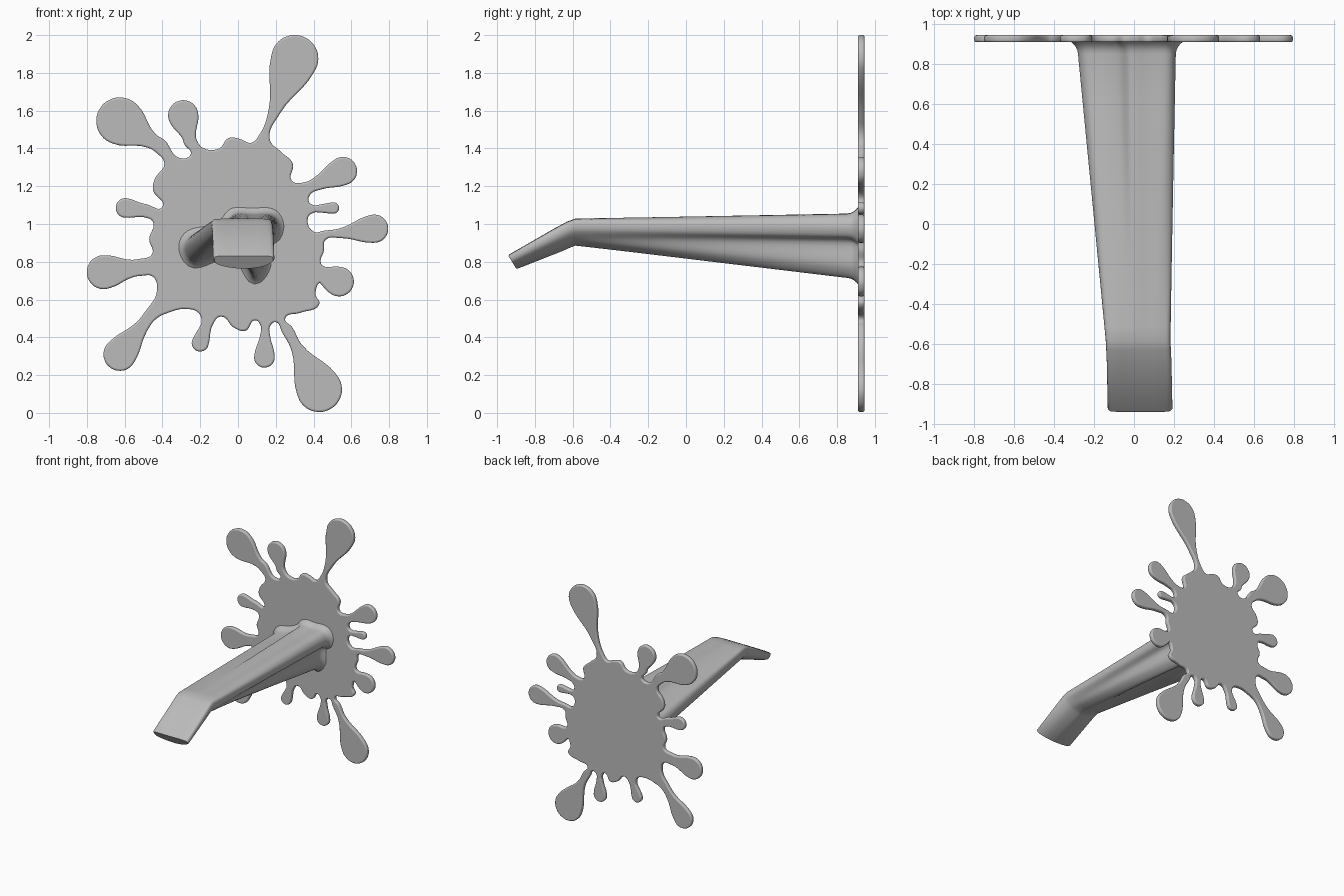
import bpy, bmesh, math
from mathutils import Vector

if "Cube" in bpy.data.objects:
    bpy.data.objects.remove(bpy.data.objects["Cube"])

grey = bpy.data.materials.new("plain grey")
grey.use_nodes = True
colour = (0.5, 0.5, 0.5, 1)
grey.diffuse_color = colour
grey.node_tree.nodes["Principled BSDF"].inputs["Base Color"].default_value = colour


def finish(obj, angle):
    """Give the part its colour and smooth shading with sharp edges kept."""
    obj.data.materials.clear()
    obj.data.materials.append(grey)
    bpy.ops.object.select_all(action="DESELECT")
    obj.select_set(True)
    bpy.context.view_layer.objects.active = obj
    bpy.ops.object.shade_smooth_by_angle(angle=math.radians(angle))


# Splat drops, clockwise from the top: neck base x z, tip x z, tip radius, neck half width
drops = [
    (.14, 1.46, .30, 1.875, .125, .03),
    (.37, 1.19, .555, 1.28, .075, .035),
    (.40, 1.08, .505, 1.085, .03, .02),
    (.46, .94, .72, .975, .075, .025),
    (.45, .73, .535, .695, .078, .045),
    (.26, .44, .43, .125, .12, .03),
    (.145, .46, .14, .295, .055, .025),
    (-.165, .47, -.20, .37, .045, .03),
    (-.46, .52, -.625, .31, .087, .035),
    (-.52, .77, -.71, .745, .09, .045),
    (-.49, 1.07, -.595, 1.085, .052, .035),
    (-.41, 1.41, -.625, 1.545, .125, .04),
    (-.25, 1.43, -.29, 1.575, .08, .035),
]
# Body outline that follows each drop
valleys = [
    [(.23, 1.38), (.29, 1.32), (.285, 1.23)],
    [(.375, 1.12)],
    [(.37, 1.03), (.40, .96)],
    [(.455, .86), (.44, .79)],
    [(.41, .63), (.43, .575), (.33, .53), (.25, .5)],
    [(.20, .48)],
    [(.09, .49), (.04, .435), (-.02, .45), (-.09, .51)],
    [(-.21, .53), (-.28, .55), (-.37, .53)],
    [(-.43, .64), (-.45, .72)],
    [(-.455, .84), (-.47, .92), (-.45, 1.01)],
    [(-.40, 1.09), (-.45, 1.18), (-.44, 1.24), (-.39, 1.32)],
    [(-.31, 1.35), (-.25, 1.37)],
    [(-.18, 1.4), (-.1, 1.4), (-.05, 1.455), (.01, 1.45), (.07, 1.43)],
]


def drop_outline(bx, bz, cx, cz, radius, width):
    """Neck, round tip and neck again, clockwise."""
    base, tip = Vector((bx, bz)), Vector((cx, cz))
    along = (tip - base).normalized()
    side = Vector((-along.y, along.x))
    reach = max(0, (tip - base).length - radius) * 0.45
    left = [base + side * width, base + along * reach + side * width * 1.05]
    right = [base + along * reach - side * width * 1.05, base - side * width]
    arc = [tip + radius * (math.cos(a) * along + math.sin(a) * side)
           for a in (math.radians(105 - 35 * i) for i in range(7))]
    return left + arc + right


outline = []
for drop, valley in zip(drops, valleys):
    outline += drop_outline(*drop) + [Vector(p) for p in valley]

# Splat plate: filled curve with thickness and a rounded rim
curve = bpy.data.curves.new("splat_outline", "CURVE")
curve.dimensions = "2D"
curve.fill_mode = "BOTH"
curve.resolution_u = 6
curve.extrude = 0.0075
curve.bevel_depth = 0.01
curve.bevel_resolution = 2
curve.offset = -0.01
spline = curve.splines.new("BEZIER")
spline.bezier_points.add(len(outline) - 1)
spline.use_cyclic_u = True
for point, co in zip(spline.bezier_points, outline):
    point.co = (co.x, co.y, 0)
    point.handle_left_type = point.handle_right_type = "AUTO"
helper = bpy.data.objects.new("splat_outline", curve)
bpy.context.collection.objects.link(helper)
bpy.context.view_layer.update()
mesh = bpy.data.meshes.new_from_object(
    helper.evaluated_get(bpy.context.evaluated_depsgraph_get()))
bpy.data.objects.remove(helper)
plate = bpy.data.objects.new("splat_plate", mesh)
bpy.context.collection.objects.link(plate)
plate.rotation_euler.x = math.pi / 2
plate.location.y = 0.9275
finish(plate, 40)


def smooth_loop(points, steps=5):
    """Closed Catmull-Rom loop through the points."""
    pts = [Vector(p) for p in points]
    n, loop = len(pts), []
    for i in range(n):
        a, b, c, d = (pts[(i + k) % n] for k in (-1, 0, 1, 2))
        for s in range(steps):
            t = s / steps
            loop.append(b + (c - a) * t / 2 + (a - 2.5 * b + 2 * c - d / 2) * t * t
                        + (3 * b - 3 * c + d - a) * t ** 3 / 2)
    return loop


def grow(loop, amount):
    """Push a clockwise loop outwards."""
    result = []
    for i, p in enumerate(loop):
        t = (loop[(i + 1) % len(loop)] - loop[i - 1]).normalized()
        result.append(p + Vector((-t.y, t.x)) * amount)
    return result


# Three-lobed section at the plate and lens section at the lip (x, height fraction)
wall = smooth_loop([
    (-.28, .87), (-.25, .935), (-.15, .96), (-.07, 1.0), (-.02, 1.052), (.07, 1.05),
    (.17, 1.05), (.208, 1.0), (.195, .94), (.145, .9), (.14, .78), (.09, .715),
    (.045, .78), (.02, .83), (-.1, .84), (-.23, .8)])
lens = smooth_loop([
    (-.16, .6), (-.155, .93), (-.11, 1), (-.06, 1), (-.01, 1), (.05, 1),
    (.11, 1), (.155, .93), (.16, .6), (.13, .3), (.09, .12), (.03, 0),
    (-.01, 0), (-.05, .04), (-.1, .15), (-.145, .35)])


def lens_ring(x, top, bottom, scale=1):
    top, bottom = Vector(top), Vector(bottom)
    ring = []
    for p in lens:
        yz = bottom.lerp(top, 0.5 + (p.y - 0.5) * scale)
        ring.append(Vector((x + p.x * (1 + scale) / 2, yz.x, yz.y)))
    return ring


# Arm rings: flared foot, straight run, bend and drooping lip
rings = [[Vector((p.x, y, p.y)) for p in grow(wall, flare)]
         for y, flare in ((.915, .04), (.904, .026), (.89, .013), (.872, .004), (.85, 0))]
bend = lens_ring(.02, (-.585, 1.028), (-.585, .887))
foot = rings[-1]
rings += [[a.lerp(b, t) for a, b in zip(foot, bend)]
          for t in (.16, .32, .48, .64, .8, .95)]
rings += [bend,
          lens_ring(.022, (-.63, 1.012), (-.605, .88)),
          lens_ring(.025, (-.70, .974), (-.66, .856)),
          lens_ring(.03, (-.935, .839), (-.89, .765)),
          lens_ring(.03, (-.942, .834), (-.897, .761), .92)]

bm = bmesh.new()
loops = [[bm.verts.new(co) for co in ring] for ring in rings]
for one, two in zip(loops, loops[1:]):
    for i in range(len(one)):
        j = (i + 1) % len(one)
        bm.faces.new((one[i], one[j], two[j], two[i]))
bm.faces.new(loops[0])
bm.faces.new(loops[-1])
bmesh.ops.recalc_face_normals(bm, faces=bm.faces)
arm_mesh = bpy.data.meshes.new("bracket_arm")
bm.to_mesh(arm_mesh)
bm.free()
arm = bpy.data.objects.new("bracket_arm", arm_mesh)
bpy.context.collection.objects.link(arm)
finish(arm, 45)
